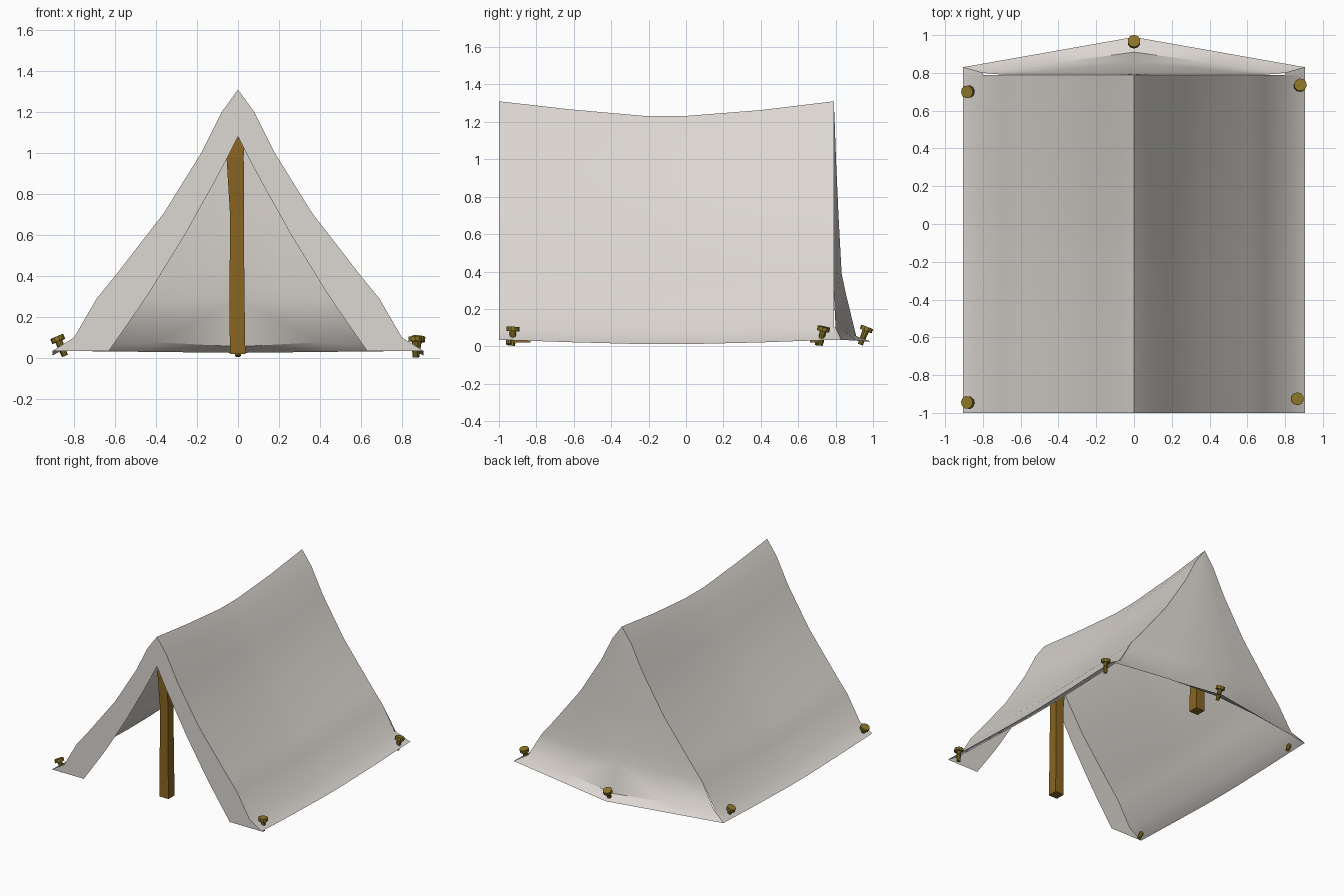
import bpy, bmesh, math
from mathutils import Vector, Matrix

if "Cube" in bpy.data.objects:
    bpy.data.objects.remove(bpy.data.objects["Cube"])


def material(name, rgb):
    m = bpy.data.materials.new(name)
    m.diffuse_color = (*rgb, 1)
    m.use_nodes = True
    m.node_tree.nodes["Principled BSDF"].inputs["Base Color"].default_value = m.diffuse_color
    return m


CANVAS = material("canvas", (0.72, 0.68, 0.64))
WOOD = material("wood", (0.25, 0.13, 0.015))
BRASS = material("brass", (0.26, 0.18, 0.02))


def finish(name, bm, mat, angle=None):
    bmesh.ops.remove_doubles(bm, verts=bm.verts, dist=0.0005)
    bmesh.ops.recalc_face_normals(bm, faces=bm.faces)
    me = bpy.data.meshes.new(name)
    bm.to_mesh(me)
    bm.free()
    ob = bpy.data.objects.new(name, me)
    bpy.context.collection.objects.link(ob)
    me.materials.append(mat)
    if angle:
        bpy.ops.object.select_all(action='DESELECT')
        ob.select_set(True)
        bpy.context.view_layer.objects.active = ob
        bpy.ops.object.shade_smooth_by_angle(angle=math.radians(angle))
    return ob


def grid(bm, rows):
    vs = [[bm.verts.new(p) for p in r] for r in rows]
    for a, b in zip(vs, vs[1:]):
        for i in range(len(a) - 1):
            bm.faces.new((a[i], a[i + 1], b[i + 1], b[i]))


# Half profile of the roof and of the door opening, ridge to ground
roof = [(0, 1.31), (.08, 1.2), (.18, 1.0), (.36, .71), (.6, .4), (.69, .29), (.8, .1), (.905, .035)]
door = [(0, 1.08), (.05, .98), (.12, .85), (.26, .6), (.42, .34), (.48, .25), (.57, .12), (.63, .035)]
# Centre line of the back panel (y, z) at the same levels
back = [(.79, 1.31), (.795, 1.2), (.802, 1.0), (.815, .71), (.832, .39), (.855, .28), (.91, .055), (.99, .025)]

# Sagging roof
bm = bmesh.new()
sag = [(-1, 0), (-.62, .55), (-.22, 1), (0, 1), (.4, .6), (.79, 0)]
for s in (-1, 1):
    grid(bm, [[(s * x, y, z - f * (.022 + .043 * z)) for x, z in roof] for y, f in sag])
finish("roof", bm, CANVAS, 35)

# Front flaps around the opening
bm = bmesh.new()
for s in (-1, 1):
    grid(bm, [[(s * x, -1, z) for x, z in p] for p in (roof, door)])
finish("front_flaps", bm, CANVAS)

# Back panel, flaring into a ground flange
bm = bmesh.new()
edge_y = [.79] * 6 + [.80, .83]
for s in (-1, 1):
    rows = []
    for (x, z), ey, (cy, cz) in zip(roof, edge_y, back):
        rows.append([(s * x * t, cy + (ey - cy) * t, cz + (z - cz) * t) for t in (0, .5, 1)])
    grid(bm, rows)
bmesh.ops.remove_doubles(bm, verts=bm.verts, dist=0.0005)
grid(bm, [[(.8, .79, .1), (.905, .79, .035)], [(.8, .80, .1), (.905, .83, .035)]])
grid(bm, [[(-.8, .79, .1), (-.905, .79, .035)], [(-.8, .80, .1), (-.905, .83, .035)]])
finish("back_panel", bm, CANVAS, 35)


# Rough-hewn poles
def pole(name, y):
    bm = bmesh.new()
    rows = []
    for z, cx, w in [(.02, -.002, .038), (.35, -.005, .036), (.7, -.005, .034), (.98, -.014, .042), (1.2, 0, .03)]:
        rows.append([(cx + a * w, y + b * w, z)
                     for a, b in ((-1, -1), (1, -1), (1, 1), (-1, 1), (-1, -1))])
    grid(bm, rows)
    bmesh.ops.remove_doubles(bm, verts=bm.verts, dist=0.0005)
    bmesh.ops.holes_fill(bm, edges=bm.edges, sides=4)
    finish(name, bm, WOOD)


pole("front_pole", -.87)
pole("back_pole", .70)


# Pegs: shaft with a flat cap, leaning slightly
def peg(name, x, y, lean):
    bm = bmesh.new()
    axis = Vector((*lean, 1)).normalized()
    rot = axis.to_track_quat('Z', 'Y').to_matrix().to_4x4()
    for r1, r2, h, at in ((.014, .018, .08, -.05), (.034, .034, .024, 0)):
        bmesh.ops.create_cone(bm, cap_ends=True, segments=10, radius1=r1, radius2=r2, depth=h,
                              matrix=Matrix.Translation((x, y, .093)) @ rot @ Matrix.Translation((0, 0, at)))
    finish(name, bm, BRASS)


peg("front_left_peg", -.88, -.945, (-.45, .05))
peg("front_right_peg", .865, -.925, (0, .03))
peg("back_left_peg", -.88, .70, (-.4, -.05))
peg("back_right_peg", .88, .735, (.1, .2))
peg("back_peg", 0, .965, (0, .4))
